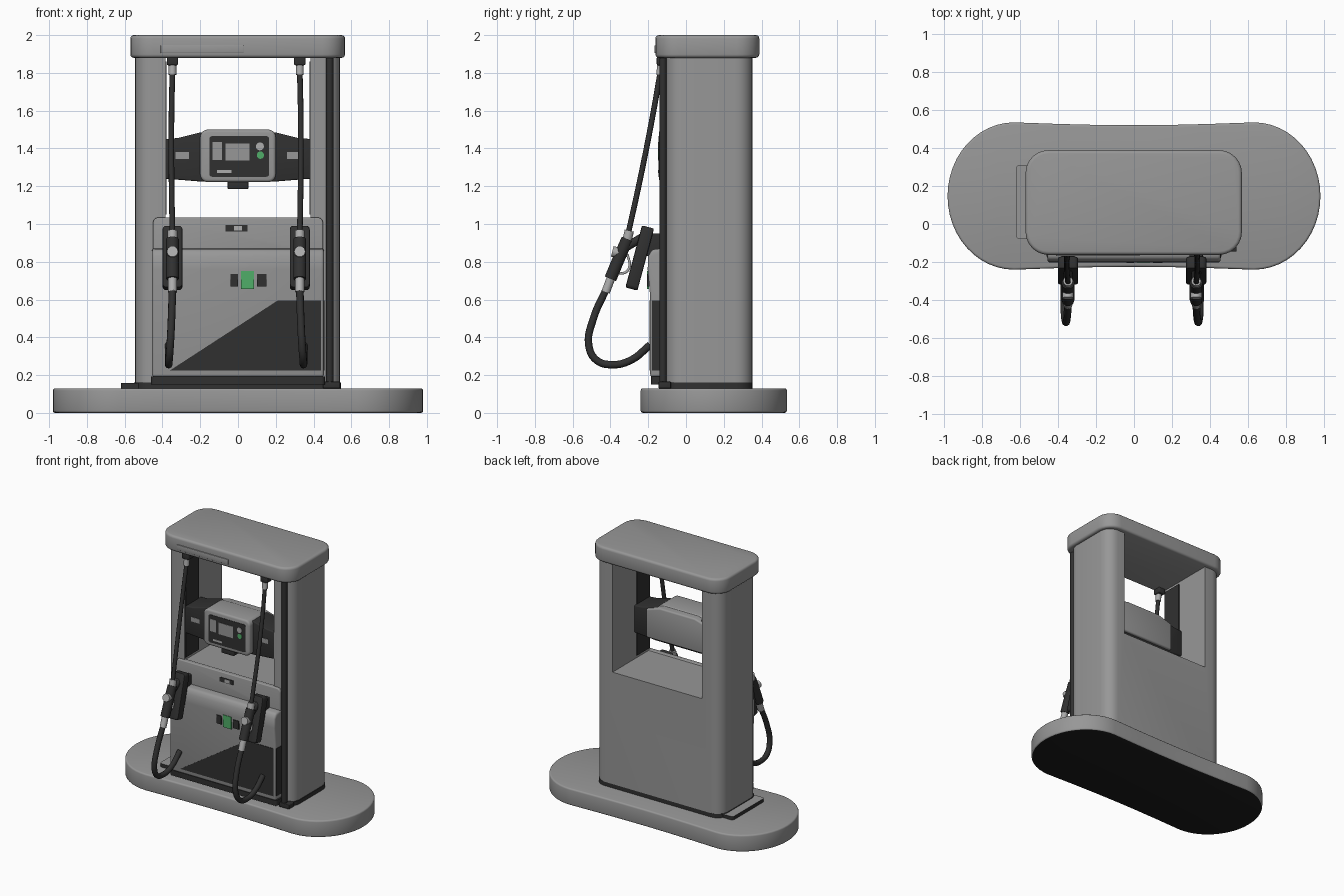
import bpy, bmesh, math
from mathutils import Vector, Euler

cube = bpy.data.objects.get("Cube")
if cube:
    bpy.data.objects.remove(cube, do_unlink=True)


def material(name, rgb):
    m = bpy.data.materials.new(name)
    m.use_nodes = True
    m.diffuse_color = (*rgb, 1)
    for n in m.node_tree.nodes:
        if n.type == 'BSDF_PRINCIPLED':
            n.inputs["Base Color"].default_value = (*rgb, 1)
    return m


GREY = material("painted grey", (0.31, 0.31, 0.31))
PALE = material("pale metal", (0.42, 0.42, 0.42))
DARK = material("dark rubber", (0.03, 0.03, 0.03))
BLACK = material("underside black", (0.012, 0.012, 0.012))
GREEN = material("green", (0.08, 0.42, 0.14))


def activate(ob):
    bpy.ops.object.select_all(action='DESELECT')
    ob.select_set(True)
    bpy.context.view_layer.objects.active = ob


def finish(ob, bevel=0, segments=3):
    activate(ob)
    if bevel:
        mod = ob.modifiers.new("bevel", 'BEVEL')
        mod.width, mod.segments = bevel, segments
        mod.limit_method, mod.angle_limit = 'ANGLE', math.radians(40)
        bpy.ops.object.modifier_apply(modifier=mod.name)
    bpy.ops.object.shade_smooth_by_angle(angle=math.radians(40))
    return ob


def prism(name, outline, lo, hi, mat, axis='z', bevel=0, segments=3):
    """Extrude a 2D outline along one axis."""
    place = {'z': lambda a, b, h: (a, b, h),
             'x': lambda a, b, h: (h, a, b),
             'y': lambda a, b, h: (a, h, b)}[axis]
    bm = bmesh.new()
    low = [bm.verts.new(place(a, b, lo)) for a, b in outline]
    top = [bm.verts.new(place(a, b, hi)) for a, b in outline]
    bm.faces.new(low)
    bm.faces.new(top)
    for i in range(len(low)):
        j = (i + 1) % len(low)
        bm.faces.new((low[i], low[j], top[j], top[i]))
    bmesh.ops.recalc_face_normals(bm, faces=bm.faces)
    me = bpy.data.meshes.new(name)
    bm.to_mesh(me)
    bm.free()
    me.materials.append(mat)
    ob = bpy.data.objects.new(name, me)
    bpy.context.collection.objects.link(ob)
    return finish(ob, bevel, segments)


def rounded(x0, x1, y0, y1, r, n=6):
    pts = []
    corners = ((x1 - r, y1 - r), (x0 + r, y1 - r), (x0 + r, y0 + r), (x1 - r, y0 + r))
    for k, (cx, cy) in enumerate(corners):
        for i in range(n + 1):
            a = (k + i / n) * math.pi / 2
            pts.append((cx + r * math.cos(a), cy + r * math.sin(a)))
    return pts


def box(name, x0, x1, y0, y1, z0, z1, mat, bevel=0):
    return prism(name, [(x0, y0), (x1, y0), (x1, y1), (x0, y1)], z0, z1, mat, bevel=bevel)


def tube(name, points, radius, mat):
    cu = bpy.data.curves.new(name, 'CURVE')
    cu.dimensions = '3D'
    cu.bevel_depth, cu.bevel_resolution, cu.resolution_u = radius, 3, 6
    cu.use_fill_caps = True
    sp = cu.splines.new('BEZIER')
    sp.bezier_points.add(len(points) - 1)
    for bp, p in zip(sp.bezier_points, points):
        bp.co = p
        bp.handle_left_type = bp.handle_right_type = 'AUTO'
    cu.materials.append(mat)
    ob = bpy.data.objects.new(name, cu)
    bpy.context.collection.objects.link(ob)
    activate(ob)
    bpy.ops.object.convert(target='MESH')
    return finish(bpy.context.view_layer.objects.active)


# Island base: round ends and a slight waist, black underneath
cy, half = 0.147, 0.387
outline = []
for s in (1, -1):
    for i in range(25):
        a = -math.pi / 2 + math.pi * i / 24
        outline.append((s * (0.63 + 0.35 * math.cos(a)), cy + s * half * math.sin(a)))
    for x in (0.4, 0.2, 0, -0.2, -0.4):
        outline.append((s * x, cy + s * (half - 0.015 * math.cos(x * math.pi / 1.26))))
base = prism("island_base", outline, 0, 0.13, GREY, bevel=0.012)
base.data.materials.append(BLACK)
for f in base.data.polygons:
    if f.normal.z < -0.9:
        f.material_index = 1

# Cabinet with an open window cut right through it
prism("cabinet_skirt", rounded(-0.55, 0.545, -0.112, 0.352, 0.09), 0.13, 0.16, DARK)
cabinet = prism("cabinet", rounded(-0.545, 0.54, -0.107, 0.352, 0.09), 0.16, 1.89, GREY)
cutter = box("window_cutter", -0.385, 0.385, -1, 1, 1.03, 1.885, GREY)
cutter.hide_render = True
cut = cabinet.modifiers.new("window", 'BOOLEAN')
cut.operation, cut.solver, cut.object = 'DIFFERENCE', 'EXACT', cutter
activate(cabinet)
bpy.ops.object.modifier_apply(modifier=cut.name)
bpy.data.objects.remove(cutter, do_unlink=True)
finish(cabinet)
for s in (-1, 1):
    x = s * 0.382
    box("jamb_lining", x - 0.004, x + 0.004, -0.1, 0.06, 1.05, 1.86, DARK)

# Top cap, its front strip and the side step plate
prism("top_cap", rounded(-0.57, 0.567, -0.162, 0.388, 0.12), 1.88, 2.0, GREY, bevel=0.018)
box("cap_strip", -0.41, 0.03, -0.168, -0.15, 1.905, 1.945, GREY, 0.003)
step = prism("side_step", rounded(-0.62, -0.5, -0.08, 0.31, 0.02, 3), 0.13, 0.157, GREY)
step.data.materials.append(DARK)
for f in step.data.polygons:
    if abs(f.normal.z) < 0.5:
        f.material_index = 1

# Lower front: bulged door, upper panel and kick strip
prism("front_door", [(-0.09, 0.19), (-0.19, 0.19), (-0.19, 0.62), (-0.203, 0.76),
                     (-0.2, 0.83), (-0.18, 0.865), (-0.09, 0.875)],
      -0.455, 0.455, GREY, 'x', 0.015)
prism("upper_panel", rounded(-0.45, 0.45, 0.82, 1.035, 0.03), -0.128, -0.09, GREY, 'y', 0.006)
prism("kick_strip", rounded(-0.46, 0.46, -0.185, -0.08, 0.02), 0.15, 0.192, DARK)
prism("dark_door_panel", [(-0.36, 0.225), (0.44, 0.225), (0.44, 0.595), (0.21, 0.595)],
      -0.194, -0.188, DARK, 'y')
box("dark_door_side", 0.45, 0.458, -0.18, -0.11, 0.225, 0.595, DARK)
box("panel_vent", -0.065, 0.05, -0.132, -0.126, 0.96, 0.995, DARK)
box("vent_lock", -0.02, 0.02, -0.135, -0.128, 0.965, 0.99, PALE)
for x0, x1 in ((-0.04, 0.0), (0.1, 0.15)):
    box("door_label_dark", x0, x1, -0.206, -0.195, 0.67, 0.735, DARK)
box("door_label_green", 0.015, 0.085, -0.206, -0.195, 0.655, 0.75, GREEN)

# Display head between the pillars
prism("head_wings", [(-0.385, 1.24), (-0.2, 1.225), (0.2, 1.225), (0.385, 1.24),
                     (0.385, 1.45), (0.32, 1.455), (0.2, 1.485), (-0.2, 1.485),
                     (-0.32, 1.455), (-0.385, 1.45)], -0.1, 0.09, DARK, 'y', 0.008)
prism("head_back", [(-0.27, 1.24), (0.27, 1.24), (0.27, 1.46), (0.15, 1.495),
                    (-0.15, 1.495), (-0.27, 1.46)], -0.02, 0.11, GREY, 'y', 0.012)
prism("head_bezel", rounded(-0.2, 0.2, 1.222, 1.5, 0.04), -0.143, 0.06, GREY, 'y', 0.015)
prism("screen_surround", rounded(-0.152, 0.165, 1.25, 1.465, 0.015), -0.146, -0.14, DARK, 'y')
box("screen", -0.065, 0.06, -0.149, -0.144, 1.335, 1.425, GREY)
box("keypad", -0.135, -0.085, -0.149, -0.144, 1.34, 1.435, GREY)
prism("round_button", rounded(0.095, 0.137, 1.39, 1.432, 0.0205), -0.149, -0.144, PALE, 'y')
prism("green_button", rounded(0.1, 0.137, 1.345, 1.384, 0.018), -0.149, -0.144, GREEN, 'y')
box("button_row", -0.11, -0.035, -0.149, -0.144, 1.27, 1.285, PALE)
box("card_reader", -0.055, 0.055, -0.13, -0.04, 1.185, 1.23, DARK, 0.006)
for s in (-1, 1):
    x = s * 0.295
    box("wing_label", x - 0.035, x + 0.035, -0.104, -0.098, 1.345, 1.38, GREY)

# Two hoses with nozzles and their holsters
for s in (-1, 1):
    c = -0.01 + s * 0.337

    def at(y, z, out=0):
        return (c + s * out, y, z)

    box("hose_gland", c - 0.03, c + 0.03, -0.155, -0.09, 1.84, 1.885, DARK, 0.008)
    tube("hose_swivel", [at(-0.13, 1.86), at(-0.138, 1.79)], 0.021, PALE)
    tube("upper_hose", [at(-0.135, 1.81), at(-0.175, 1.58, 0.005),
                        at(-0.24, 1.25, 0.005), at(-0.308, 0.94)], 0.015, DARK)
    tube("nozzle_collar", [at(-0.3, 0.965), at(-0.315, 0.9)], 0.026, PALE)
    tube("nozzle_spout", [at(-0.33, 0.87), at(-0.23, 0.93)], 0.024, DARK)
    tube("nozzle_grip", [at(-0.31, 0.92), at(-0.35, 0.83), at(-0.4, 0.71)], 0.034, DARK)
    tube("nozzle_knob", [at(-0.35, 0.845), at(-0.39, 0.855)], 0.03, PALE)
    tube("trigger_guard", [at(-0.31, 0.84), at(-0.3, 0.77), at(-0.33, 0.74),
                           at(-0.385, 0.75)], 0.007, PALE)
    tube("hose_ferrule", [at(-0.395, 0.72), at(-0.425, 0.64)], 0.024, PALE)
    tube("lower_hose", [at(-0.42, 0.66), at(-0.49, 0.5, 0.005), at(-0.515, 0.36, 0.012),
                        at(-0.475, 0.28, 0.018), at(-0.39, 0.255, 0.02),
                        at(-0.29, 0.28, 0.02), at(-0.19, 0.36, 0.02)], 0.02, DARK)
    holster = prism("nozzle_holster", rounded(-0.053, 0.053, -0.17, 0.17, 0.02, 3),
                    -0.033, 0.033, DARK, 'y', 0.008, 2)
    holster.location = at(-0.245, 0.82)
    holster.rotation_euler = Euler((math.radians(-15), 0, 0))
    box("holster_bracket", c - 0.035, c + 0.035, -0.24, -0.12, 0.83, 0.95, DARK, 0.006)

# Upright conduit beside the front pillar
tube("conduit", [(0.485, -0.122, 0.14), (0.485, -0.122, 1.88)], 0.02, DARK)
box("conduit_foot", 0.45, 0.54, -0.145, -0.08, 0.13, 0.165, DARK, 0.005)
